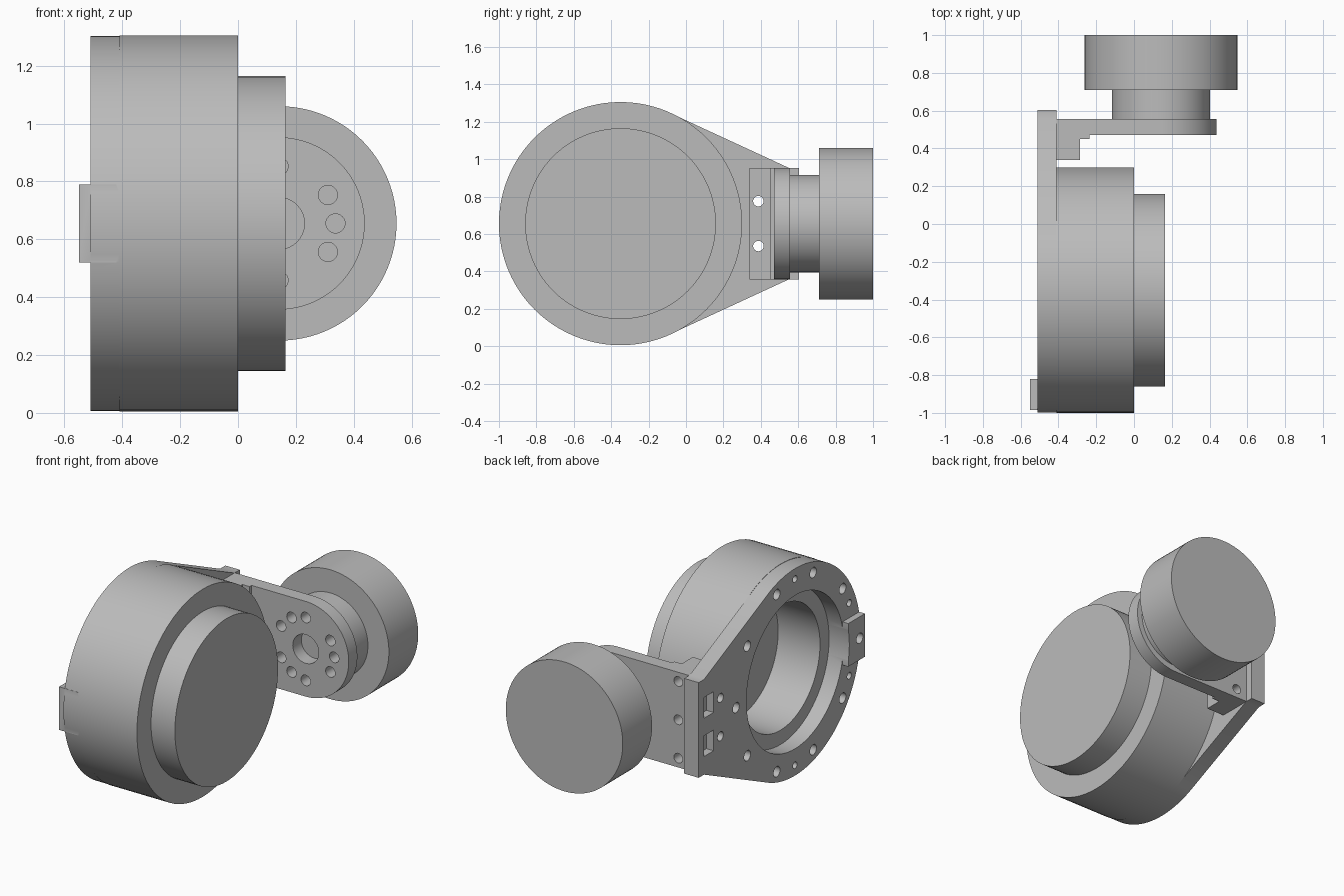
import bpy, bmesh
from math import sin, cos, pi, radians, atan2, acos, hypot
from mathutils import Vector, Matrix

if "Cube" in bpy.data.objects:
    bpy.data.objects.remove(bpy.data.objects["Cube"])

grey = bpy.data.materials.new("light_grey")
grey.use_nodes = True
colour = (0.5, 0.5, 0.5, 1)
grey.diffuse_color = colour
grey.node_tree.nodes["Principled BSDF"].inputs["Base Color"].default_value = colour

MID = 0.655            # height of both motor axes
DRIVE_Y = -0.35        # axis of the large motor
ARM_X = 0.14           # axis of the small motor
BACK, SEAT = -0.51, -0.41   # faces of the mounting plate


def arc(cx, cy, r, a=0.0, b=2 * pi, n=96):
    """Points on an arc; a full turn leaves out the repeated end point."""
    full = abs(b - a - 2 * pi) < 1e-6
    return [(cx + r * cos(a + (b - a) * i / n), cy + r * sin(a + (b - a) * i / n))
            for i in range(n if full else n + 1)]


def rect(a0, a1, b0, b1):
    return [(a0, b0), (a1, b0), (a1, b1), (a0, b1)]


def place(axis, p, t):
    """Put a flat profile point at distance t along an axis."""
    return {"x": (t, p[0], p[1]), "y": (p[0], t, p[1]), "z": (p[0], p[1], t)}[axis]


def prism(bm, pts, axis, lo, hi):
    low = [bm.verts.new(place(axis, p, lo)) for p in pts]
    high = [bm.verts.new(place(axis, p, hi)) for p in pts]
    n = len(pts)
    bm.faces.new(low)
    bm.faces.new(high[::-1])
    for i in range(n):
        j = (i + 1) % n
        bm.faces.new((low[i], high[i], high[j], low[j]))


def finish(name, bm):
    bmesh.ops.recalc_face_normals(bm, faces=bm.faces)
    mesh = bpy.data.meshes.new(name)
    bm.to_mesh(mesh)
    bm.free()
    mesh.materials.append(grey)
    ob = bpy.data.objects.new(name, mesh)
    bpy.context.collection.objects.link(ob)
    return ob


def solid(name, *prisms):
    bm = bmesh.new()
    for p in prisms:
        prism(bm, *p)
    return finish(name, bm)


def lathe(name, profile, axis, centre):
    """Turn (distance, radius) points about an axis through centre."""
    bm = bmesh.new()
    d = Vector((1, 0, 0)) if axis == "x" else Vector((0, 1, 0))
    verts = [bm.verts.new(Vector(centre) + d * t + Vector((0, 0, r))) for t, r in profile]
    edges = [bm.edges.new(pair) for pair in zip(verts, verts[1:])]
    bmesh.ops.spin(bm, geom=verts + edges, cent=centre, axis=d, angle=2 * pi,
                   steps=96, use_merge=True)
    bmesh.ops.remove_doubles(bm, verts=bm.verts, dist=0.0001)
    return finish(name, bm)


def boolean(ob, other, operation):
    mod = ob.modifiers.new(operation.lower(), "BOOLEAN")
    mod.operation, mod.solver, mod.object = operation, "EXACT", other
    other.hide_render = True
    bpy.context.view_layer.objects.active = ob
    bpy.ops.object.modifier_apply(modifier=mod.name)
    bpy.data.objects.remove(other)


def hole(a, b, r, axis, lo, hi):
    return (arc(a, b, r, n=32), axis, lo, hi)


# Large motor: stepped drum, open bore on the plate side
drive = lathe("drive_motor", [(-0.12, 0), (-0.12, 0.39), (SEAT, 0.39), (SEAT, 0.65), (0, 0.65),
                              (0, 0.51), (0.165, 0.51), (0.165, 0)], "x", (0, DRIVE_Y, MID))

# Small motor: neck and wide drum
lathe("arm_motor", [(0.555, 0), (0.555, 0.26), (0.71, 0.26), (0.71, 0.405), (1, 0.405), (1, 0)],
      "y", (ARM_X + 0.003, 0, MID))

# Mounting plate: disc with tangents running to a square end
R, half = 0.648, 0.298
reach = 0.55 - DRIVE_Y
turn = atan2(half, reach) + acos(R / hypot(reach, half))
outline = arc(DRIVE_Y, MID, R, turn, 2 * pi - turn)
outline += [(0.55, MID - half), (0.603, MID - half), (0.603, MID + half), (0.55, MID + half)]
plate = solid("mounting_plate", (outline, "x", BACK, SEAT))
tab = solid("tab", (rect(-0.985, -0.82, 0.52, 0.79), "x", -0.55, SEAT - 0.01))
boolean(plate, tab, "UNION")

# Bore, ring of bolt holes, flange holes and nut pockets
through = ("x", -0.7, -0.3)
cuts = [(arc(DRIVE_Y, MID, 0.48), *through)]
ring = [(36 * i, 0.032) for i in range(10)] + [(a, 0.021) for a in (90, 157, 203, 270)]
for angle, r in ring:
    a = radians(angle)
    cuts.append(hole(DRIVE_Y + 0.583 * cos(a), MID + 0.583 * sin(a), r, *through))
flange_holes = [hole(0.387, MID + s * 0.12, 0.028, *through) for s in (-1, 1)]
pockets = [(rect(0.455, 0.55, MID + s * 0.12 - 0.065, MID + s * 0.12 + 0.065), "x", -0.6, -0.46)
           for s in (-1, 1)]
boolean(plate, solid("plate_cutter", *cuts, *flange_holes, *pockets), "DIFFERENCE")

# Arm: flat bar with a round end carrying the small motor
bar = arc(ARM_X, MID, half, -pi / 2, pi / 2, 64) + [(SEAT, MID + half), (SEAT, MID - half)]
arm = solid("arm", (bar, "y", 0.47, 0.555))
screws = [hole(-0.335, MID + s * 0.24, 0.03, "y", 0.3, 0.7) for s in (-1, 0, 1)]
bolts = [hole(ARM_X, MID, 0.09, "y", 0.3, 0.7)]
for angle in (0, 30, 90, 120, 150, -30, -90, -120, -150):
    a = radians(angle)
    bolts.append(hole(ARM_X + 0.197 * cos(a), MID + 0.197 * sin(a), 0.033, "y", 0.3, 0.7))
boolean(arm, solid("arm_cutter", *screws, *bolts), "DIFFERENCE")

# Flange: stepped foot that joins the arm to the plate
foot = [(SEAT, 0.34), (-0.285, 0.34), (-0.285, 0.45), (-0.235, 0.45), (-0.235, 0.47), (SEAT, 0.47)]
flange = solid("flange", (foot, "z", MID - half, MID + half))
side_holes = [hole(0.387, MID + s * 0.12, 0.028, "x", -0.5, -0.2) for s in (-1, 1)]
boolean(flange, solid("flange_side_cutter", *side_holes), "DIFFERENCE")
boolean(flange, solid("flange_screw_cutter", *screws), "DIFFERENCE")

# Smooth the round walls and keep the edges crisp
for ob in bpy.data.objects:
    ob.select_set(ob.type == "MESH")
bpy.context.view_layer.objects.active = drive
bpy.ops.object.shade_smooth_by_angle(angle=radians(30))
